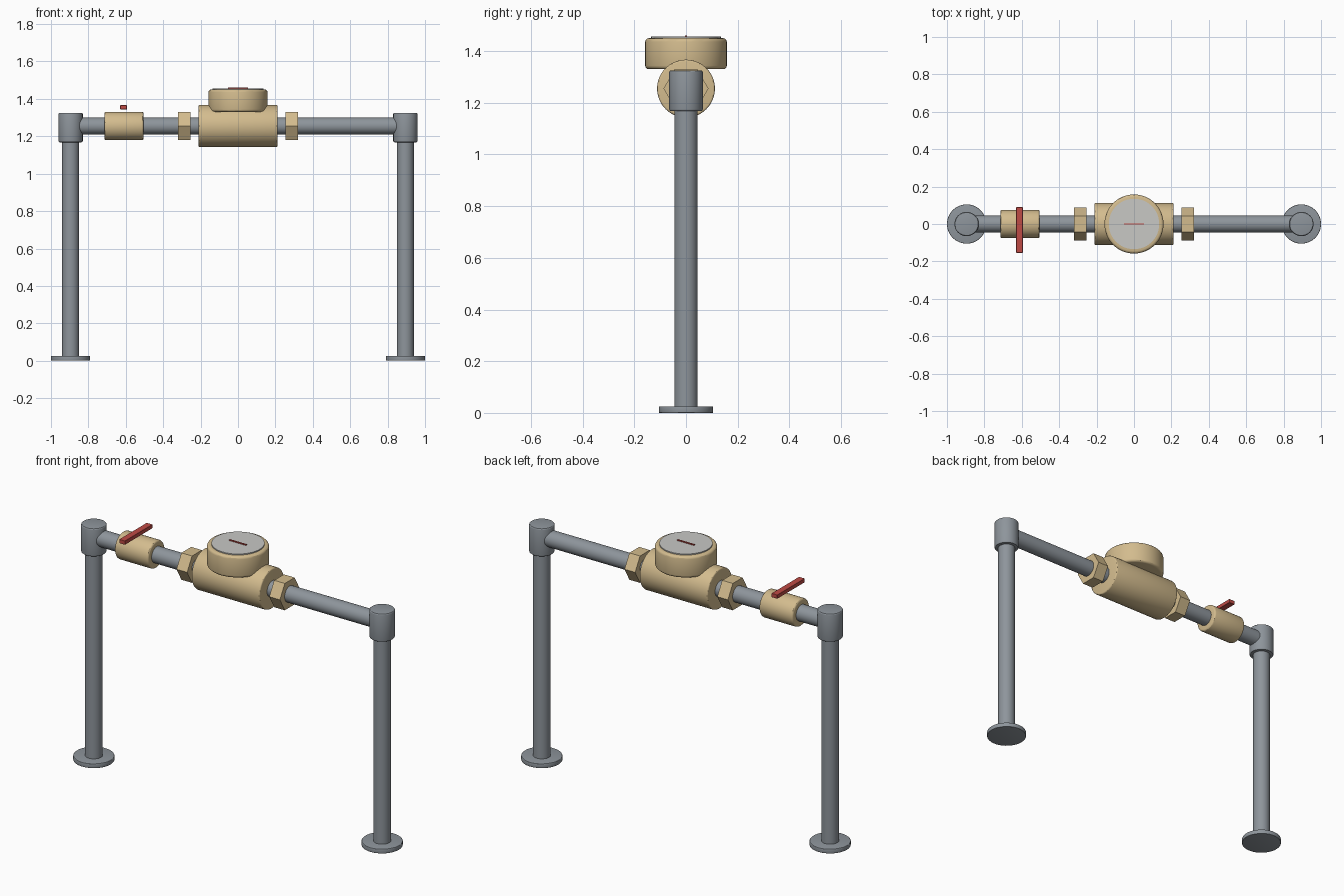
import bpy
from math import pi

cube = bpy.data.objects.get("Cube")
if cube:
    bpy.data.objects.remove(cube, do_unlink=True)


def material(name, color, metallic=0.0):
    m = bpy.data.materials.new(name)
    m.use_nodes = True
    m.diffuse_color = (*color, 1)
    bsdf = m.node_tree.nodes["Principled BSDF"]
    bsdf.inputs["Base Color"].default_value = (*color, 1)
    bsdf.inputs["Roughness"].default_value = 0.5
    return m


steel = material("steel grey", (0.27, 0.30, 0.33))
brass = material("brass", (0.65, 0.50, 0.27))
pale = material("dial grey", (0.58, 0.58, 0.56))
red = material("handle red", (0.52, 0.07, 0.06))


def finish(name, mat, bevel, smooth):
    ob = bpy.context.object
    ob.name = ob.data.name = name
    ob.data.materials.append(mat)
    bpy.ops.object.transform_apply(location=False, rotation=True, scale=True)
    if bevel:
        mod = ob.modifiers.new("rounded rims", 'BEVEL')
        mod.width = bevel
        mod.segments = 3
        mod.limit_method = 'ANGLE'
        mod.angle_limit = pi / 4
        bpy.ops.object.modifier_apply(modifier=mod.name)
    if smooth:
        bpy.ops.object.shade_smooth_by_angle(angle=pi / 6)
    return ob


def upright(name, mat, x, z0, z1, r, bevel=0.0):
    """Vertical cylinder between two heights."""
    bpy.ops.mesh.primitive_cylinder_add(vertices=48, radius=r, depth=z1 - z0,
                                        location=(x, 0, (z0 + z1) / 2))
    return finish(name, mat, bevel, True)


def along(name, mat, x0, x1, r, bevel=0.0, sides=48):
    """Cylinder or prism lying on the pipe axis."""
    bpy.ops.mesh.primitive_cylinder_add(vertices=sides, radius=r, depth=x1 - x0,
                                        location=((x0 + x1) / 2, 0, AXIS),
                                        rotation=(0, pi / 2, 0))
    return finish(name, mat, bevel, sides > 6)


def box(name, mat, center, size, bevel=0.0):
    bpy.ops.mesh.primitive_cube_add(size=1, location=center)
    bpy.context.object.scale = size
    return finish(name, mat, bevel, False)


AXIS = 1.255
LEG_X = 0.895

# Legs, base flanges, elbows and union nuts on both sides
for side, s in (("left", 1), ("right", -1)):
    x = s * LEG_X
    upright(side + "_flange", steel, x, 0, 0.025, 0.105, 0.003)
    upright(side + "_leg", steel, x, 0.02, 1.2, 0.045)
    upright(side + "_elbow", steel, x, 1.168, 1.325, 0.065, 0.007)
    n = s * 0.288
    along(side + "_union_nut", brass, n - 0.033, n + 0.033, 0.087, sides=6)

# Horizontal pipe
along("cross_pipe", steel, -LEG_X, LEG_X, 0.045)

# Shut-off valve
along("valve_body", brass, -0.715, -0.505, 0.076, 0.01)
box("valve_handle", red, (-0.612, -0.032, 1.355), (0.036, 0.244, 0.022), 0.002)

# Water meter
along("meter_body", brass, -0.212, 0.212, 0.112, 0.007)
upright("meter_drum", brass, 0, 1.33, 1.45, 0.158, 0.014)
upright("dial_face", pale, 0, 1.447, 1.456, 0.135)
box("dial_needle", red, (0, 0, 1.458), (0.105, 0.008, 0.006))
